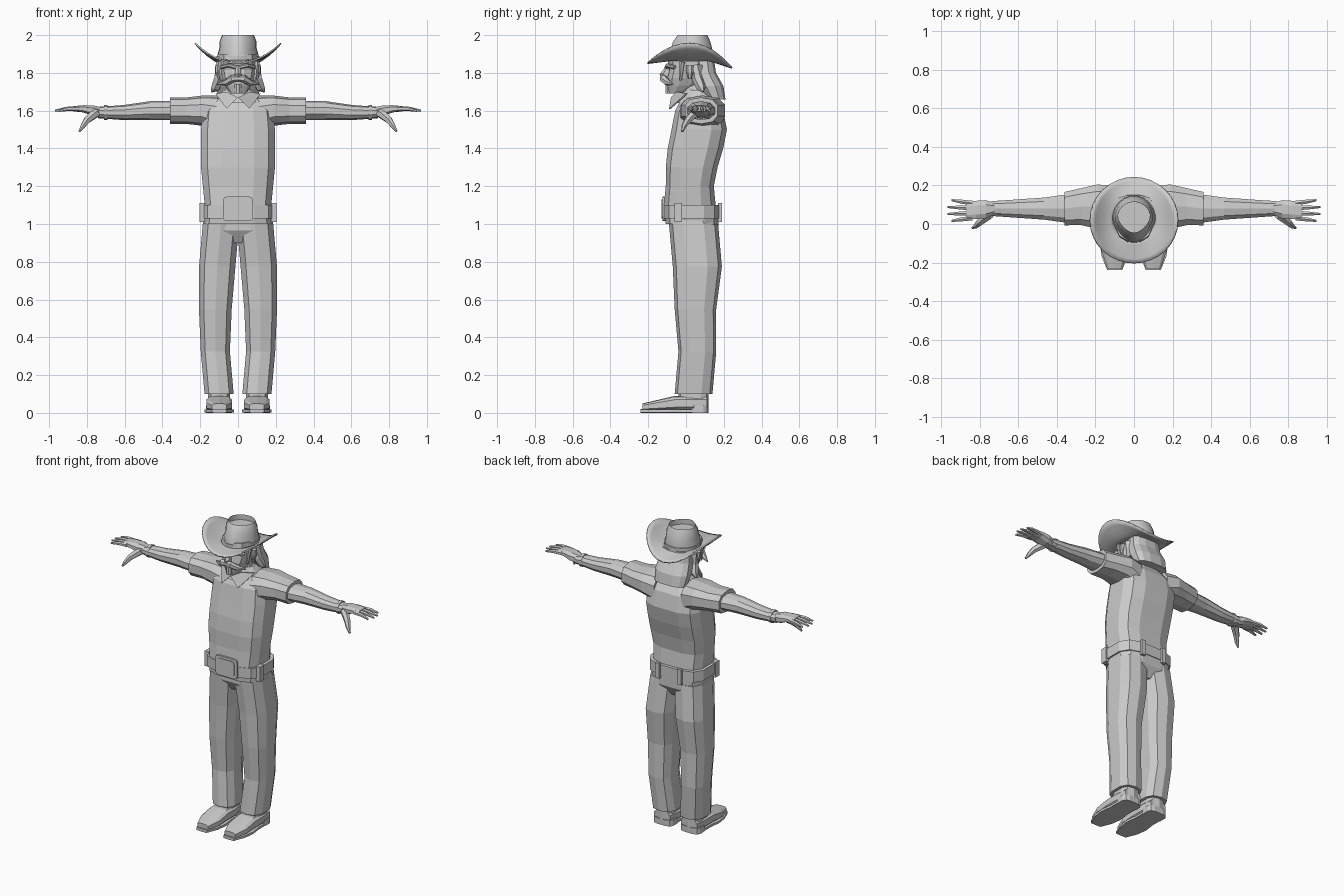
import bpy, bmesh, math
from mathutils import Matrix, Vector

cube = bpy.data.objects.get("Cube")
if cube:
    bpy.data.objects.remove(cube, do_unlink=True)

colour = (.6, .6, .6, 1)
grey = bpy.data.materials.new("light_grey")
grey.use_nodes = True
grey.diffuse_color = colour
grey.node_tree.nodes["Principled BSDF"].inputs["Base Color"].default_value = colour


def finish(name, bm, paired=False, smooth=False):
    """Turn the bmesh into an object; paired parts are mirrored across x."""
    bmesh.ops.recalc_face_normals(bm, faces=bm.faces)
    mesh = bpy.data.meshes.new(name)
    bm.to_mesh(mesh)
    bm.free()
    mesh.materials.append(grey)
    part = bpy.data.objects.new(name, mesh)
    bpy.context.collection.objects.link(part)
    if paired:
        part.modifiers.new("mirror", "MIRROR").use_clip = False
    if smooth:
        bpy.ops.object.select_all(action="DESELECT")
        part.select_set(True)
        bpy.context.view_layer.objects.active = part
        bpy.ops.object.shade_smooth_by_angle(angle=math.radians(35))
    return part


def skin(rings):
    """Closed surface through rings of equal point count."""
    bm = bmesh.new()
    loops = [[bm.verts.new(point) for point in ring] for ring in rings]
    for low, high in zip(loops, loops[1:]):
        for i in range(len(low)):
            bm.faces.new((low[i - 1], low[i], high[i], high[i - 1]))
    bm.faces.new(loops[0])
    bm.faces.new(loops[-1])
    return bm


def section(sides, power):
    """Rounded box outline of unit half-size."""
    points = []
    for i in range(sides):
        angle = math.tau * (i + .5) / sides
        points.append([math.copysign(abs(c) ** (2 / power), c)
                       for c in (math.cos(angle), math.sin(angle))])
    return points


def sample(values, t):
    """Blend evenly spaced values; a plain number stays constant."""
    if not isinstance(values, tuple):
        return values
    place = t * (len(values) - 1)
    i = min(int(place), len(values) - 2)
    return values[i] + (values[i + 1] - values[i]) * (place - i)


def loft(name, axis, span, mids, halves, sides=12, power=2.6, egg=0, dent=0,
         paired=False, smooth=False):
    """Sections spread evenly along an axis; mids and halves follow the other two axes."""
    curves = [*mids, *halves]
    rows = max([2] + [len(c) for c in curves if isinstance(c, tuple)])
    rings = []
    for row in range(rows):
        t = row / (rows - 1)
        mid_a, mid_b, half_a, half_b = [sample(c, t) for c in curves]
        ring = []
        for u, v in section(sides, power):
            point = [mid_a + half_a * u * (1 - egg * max(0, -v)), mid_b + half_b * v]
            point.insert("xyz".index(axis), sample(span, t))
            ring.append(point)
        rings.append(ring)
    bm = skin(rings)
    if dent:
        bm.faces.ensure_lookup_table()
        cap = bm.faces[-1]
        bmesh.ops.inset_individual(bm, faces=[cap], thickness=dent)
        bmesh.ops.translate(bm, verts=cap.verts, vec=(0, 0, -dent))
    return finish(name, bm, paired, smooth)


def tube(name, path, radii, sides=6):
    """Paired tapered limb along a path."""
    points = [Vector(p) for p in path]
    last = len(points) - 1
    rings = []
    for i, point in enumerate(points):
        along = (points[min(i + 1, last)] - points[max(i - 1, 0)]).normalized()
        u = along.cross(Vector((0, 0, 1))).normalized()
        v = u.cross(along)
        radius = sample(radii, i / last)
        rings.append([point + radius * (u * c + v * s) for c, s in section(sides, 2)])
    return finish(name, skin(rings), paired=True)


def box(name, centre, size, bevel=0, paired=False):
    bm = bmesh.new()
    matrix = Matrix.Translation(centre) @ Matrix.Diagonal((*size, 1))
    bmesh.ops.create_cube(bm, size=1, matrix=matrix)
    if bevel:
        edges = [e for e in bm.edges if e.verts[0].co.y != e.verts[1].co.y]
        bmesh.ops.bevel(bm, geom=edges, offset=bevel, segments=2, profile=.5, affect="EDGES")
    return finish(name, bm, paired)


# Shirt body and sleeves
loft("shirt", "z", span=(1, 1.7), power=3.2,
     mids=(0, (.03, .02, .02, .03, .05, .07, .07, .06)),
     halves=((.19, .18, .19, .2, .2, .2, .19, .08),
             (.14, .14, .13, .14, .15, .15, .13, .07)))
loft("sleeves", "x", span=(.1, .36), sides=10, paired=True,
     mids=((.08, .09, .09, .08), (1.58, 1.6, 1.6, 1.6)),
     halves=((.12, .12, .1, .09), (.1, .08, .07, .07)))

# Belt, buckle and loops
loft("belt", "z", span=(1.03, 1.1), mids=(0, .03), halves=(.2, .15), power=3.2)
box("buckle", centre=(0, -.11, 1.08), size=(.16, .03, .13), bevel=.02)
box("buckle_panel", centre=(0, -.12, 1.08), size=(.12, .02, .1), bevel=.015)
box("side_belt_loops", centre=(.19, -.04, 1.06), size=(.03, .04, .1), paired=True)
box("back_belt_loops", centre=(.08, .18, 1.06), size=(.03, .02, .1), paired=True)

# Trousers
loft("trouser_seat", "z", span=(.9, 1.03), power=3,
     mids=(0, .045), halves=((.1, .18, .19), (.09, .13, .13)))
loft("trouser_legs", "z", span=(.1, 1), sides=10, power=2.7, paired=True,
     mids=((.1, .12, .12, .11, .09), (.04, .06, .05, .06, .04)),
     halves=((.08, .08, .09, .1, .1), (.1, .1, .11, .13, .13)))

# Boots: ankle, foot, sole and heel
loft("boot_ankles", "z", span=(.02, .11), sides=10, power=3, paired=True,
     mids=(.1, .04), halves=(.06, .08))
loft("boot_feet", "y", span=(.11, -.23), sides=10, power=3.4, paired=True,
     mids=(.1, (.05, .05, .05, .04, .03)),
     halves=((.06, .07, .07, .07, .04), (.04, .04, .04, .03, .02)))
loft("boot_soles", "y", span=(.05, -.24), sides=8, power=6, paired=True,
     mids=(.1, .01), halves=((.07, .07, .08, .07, .04), .01))
loft("boot_heels", "z", span=(0, .04), power=3.5, paired=True,
     mids=(.1, .07), halves=(.07, .05))

# Forearms, wristbands and palms
loft("arms", "x", span=(.33, .74), sides=10, power=2.2, paired=True,
     mids=(.08, (1.6, 1.6, 1.59, 1.59)),
     halves=((.08, .06, .05, .04), (.05, .05, .04, .03)))
loft("wristbands", "x", span=(.69, .71), sides=10, power=2.2, paired=True,
     mids=(.08, 1.59), halves=(.043, .04))
loft("palms", "x", span=(.72, .87), sides=8, paired=True,
     mids=((.08, .07), (1.59, 1.6, 1.61, 1.61)),
     halves=((.03, .05, .05, .05), (.03, .03, .02, .015)))

# Fingers fan out from the palm, the middle ones longest
for i, word in enumerate(("index", "middle", "ring", "little")):
    offset = i - 1.5
    tip = .97 - .01 * offset ** 2
    y = .07 + .026 * offset
    fan = .005 * offset
    tube(word + "_fingers", [(.84, y, 1.61), (.9, y + fan, 1.61), (tip, y + 2 * fan, 1.6)],
         radii=(.014, .012, .006))
tube("thumbs", [(.75, .05, 1.59), (.8, .01, 1.55), (.82, -.01, 1.52), (.84, -.02, 1.49)],
     radii=(.026, .02, .014, .006))

# Neck, collar band and collar points
loft("neck", "z", span=(1.63, 1.76), mids=(0, .04), halves=((.08, .06), .07), power=2)
loft("collar_band", "z", span=(1.64, 1.71), power=2,
     mids=(0, (.05, .06)), halves=((.13, .11, .08), (.12, .1, .08)))
collar = [Vector(p) for p in ((0, -.08, 1.67), (.06, -.05, 1.7), (.12, 0, 1.69), (.06, -.09, 1.61))]
finish("collar_points", skin([collar, [p + Vector((0, .01, 0)) for p in collar]]), paired=True)

# Head and face
loft("head", "z", span=(1.69, 1.9), power=2.4,
     mids=(0, (-.05, -.01, .01, .02, .02, .02)),
     halves=((.04, .07, .09, .1, .1, .1), (.04, .09, .11, .11, .12, .11)))
loft("nose", "z", span=(1.77, 1.84), sides=6, power=2,
     mids=(0, -.1), halves=((.02, .02, .01), (.03, .04, .02, .01)))
loft("chin_tuft", "z", span=(1.69, 1.74), sides=8, power=2,
     mids=(0, -.09), halves=(.02, .02))
loft("ears", "z", span=(1.77, 1.84), sides=8, paired=True,
     mids=(.1, .02), halves=((.01, .02, .02), (.01, .02, .02)))
tube("moustache", [(0, -.12, 1.77), (.03, -.12, 1.77), (.06, -.1, 1.75), (.11, -.07, 1.74)],
     radii=(.014, .021, .018, .004))
tube("brows", [(.01, -.1, 1.83), (.05, -.1, 1.84), (.09, -.06, 1.83)], radii=.01)
tube("sideburns", [(.1, -.02, 1.86), (.09, -.03, 1.76)], radii=(.016, .007))

# Long hair
loft("back_hair", "z", span=(1.66, 1.87),
     mids=(0, (.16, .13, .1, .09)),
     halves=((.11, .12, .11, .1), (.05, .07, .06, .06)))
tube("hair_locks", [(.09, .06, 1.84), (.1, .06, 1.77), (.12, .08, 1.72), (.14, .09, 1.7)],
     radii=(.03, .03, .025, .005))

# Hat crown with a dented top, and its band
loft("hat_crown", "z", span=(1.86, 2), sides=20, power=2, egg=.25, dent=.035, smooth=True,
     mids=(0, (.025, .025, .03, .03, .035)),
     halves=((.11, .11, .1, .1, .085), (.12, .12, .11, .1, .08)))
loft("hat_band", "z", span=(1.86, 1.89), sides=20, power=2, egg=.25, smooth=True,
     mids=(0, .025), halves=(.115, .125))

# Hat brim, rolled up at the sides and dipping at front and back
bm = bmesh.new()
sides, rows = 32, []
for step in range(6):
    t = step / 5
    row = []
    for i in range(sides):
        angle = math.tau * i / sides
        c, s = math.cos(angle), math.sin(angle)
        dip = .04 if s > 0 else .015
        height = 1.87 + .09 * t ** 1.6 * c * c - dip * t * s * s
        row.append(bm.verts.new(((.1 + .125 * t) * c, .02 + (.105 + .12 * t) * s, height)))
    rows.append(row)
for inner, outer in zip(rows, rows[1:]):
    for i in range(sides):
        bm.faces.new((inner[i - 1], outer[i - 1], outer[i], inner[i]))
brim = finish("hat_brim", bm, smooth=True)
brim.modifiers.new("thickness", "SOLIDIFY").thickness = .008
